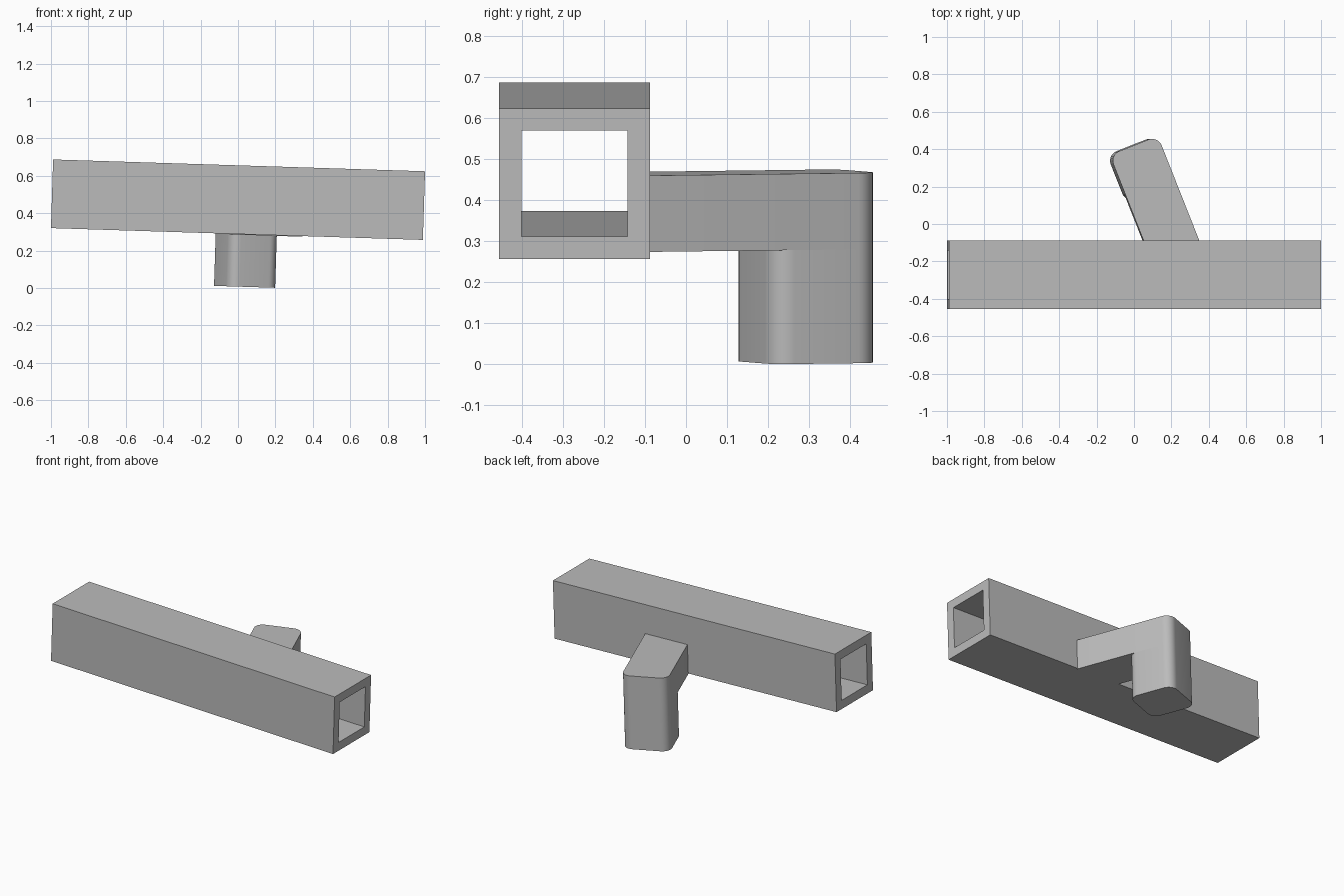
import bpy
import bmesh
import math
from mathutils import Matrix, Vector

if "Cube" in bpy.data.objects:
    bpy.data.objects.remove(bpy.data.objects["Cube"])

# Everything shares one slight sideways tilt about the tube centre
TILT = Matrix.Translation((0, 0, 0.472)) @ Matrix.Rotation(0.0317, 4, "Y")
HALF_LEN, HALF_SIDE, WALL = 0.9947, 0.1835, 0.054
TUBE_Y = -0.2715
ANGLE = math.radians(21.6)
WIDTH, RADIUS = 0.277, 0.055
TOP, ARM_BOTTOM, LEG_BOTTOM = -0.001, -0.187, -0.4645
CENTRE = Vector((0.05, 0.2915))

grey = bpy.data.materials.new("mid grey")
grey.use_nodes = True
colour = (0.5, 0.5, 0.5, 1)
grey.diffuse_color = colour
grey.node_tree.nodes["Principled BSDF"].inputs["Base Color"].default_value = colour


def finish(name, bm, smooth=False):
    bmesh.ops.recalc_face_normals(bm, faces=bm.faces)
    bm.transform(TILT)
    mesh = bpy.data.meshes.new(name)
    bm.to_mesh(mesh)
    bm.free()
    mesh.materials.append(grey)
    obj = bpy.data.objects.new(name, mesh)
    bpy.context.collection.objects.link(obj)
    if smooth:
        bpy.ops.object.select_all(action="DESELECT")
        obj.select_set(True)
        bpy.context.view_layer.objects.active = obj
        bpy.ops.object.shade_smooth_by_angle(angle=math.radians(35))


def prism(name, outline, low, high):
    bm = bmesh.new()
    base = bm.faces.new([bm.verts.new((p.x, p.y, low)) for p in outline])
    top = bmesh.ops.extrude_face_region(bm, geom=[base], use_keep_orig=True)
    verts = [g for g in top["geom"] if isinstance(g, bmesh.types.BMVert)]
    bmesh.ops.translate(bm, verts=verts, vec=(0, 0, high - low))
    finish(name, bm, True)


def place(v, u):
    """Point across (v) and along (u) the turned hook, around the leg centre."""
    c, s = math.cos(ANGLE), math.sin(ANGLE)
    return CENTRE + Vector((v * c - u * s, v * s + u * c))


def corner(quadrant, steps=8):
    """Rounded corner of the leg section, counted anticlockwise."""
    mid = math.pi / 4 + quadrant * math.pi / 2
    inner = WIDTH / 2 - RADIUS
    v = math.copysign(inner, math.cos(mid))
    u = math.copysign(inner, math.sin(mid))
    angles = [mid + (i / steps - 0.5) * math.pi / 2 for i in range(steps + 1)]
    return [place(v + RADIUS * math.cos(a), u + RADIUS * math.sin(a)) for a in angles]


def at_tube(v):
    """Where a long edge of the arm meets the back of the tube."""
    back = TUBE_Y + HALF_SIDE - 0.004
    u = (back - place(v, 0).y) / math.cos(ANGLE)
    return place(v, u)


# Hollow square tube: side walls, end rims and the through hole
bm = bmesh.new()
rings = []
for x, half in ((-HALF_LEN, HALF_SIDE), (HALF_LEN, HALF_SIDE),
                (HALF_LEN, HALF_SIDE - WALL), (-HALF_LEN, HALF_SIDE - WALL)):
    rings.append([bm.verts.new((x, TUBE_Y + y * half, z * half))
                  for y, z in ((-1, -1), (1, -1), (1, 1), (-1, 1))])
for i, ring in enumerate(rings):
    following = rings[(i + 1) % 4]
    for j in range(4):
        k = (j + 1) % 4
        bm.faces.new((ring[j], ring[k], following[k], following[j]))
finish("square_tube", bm)

# Slanted arm with rounded free end, and the leg hanging below it
arm = [at_tube(-WIDTH / 2), at_tube(WIDTH / 2)] + corner(0) + corner(1)
prism("hook_arm", arm, ARM_BOTTOM, TOP)
leg = [p for q in range(4) for p in corner(q)]
prism("hook_leg", leg, LEG_BOTTOM, ARM_BOTTOM)
